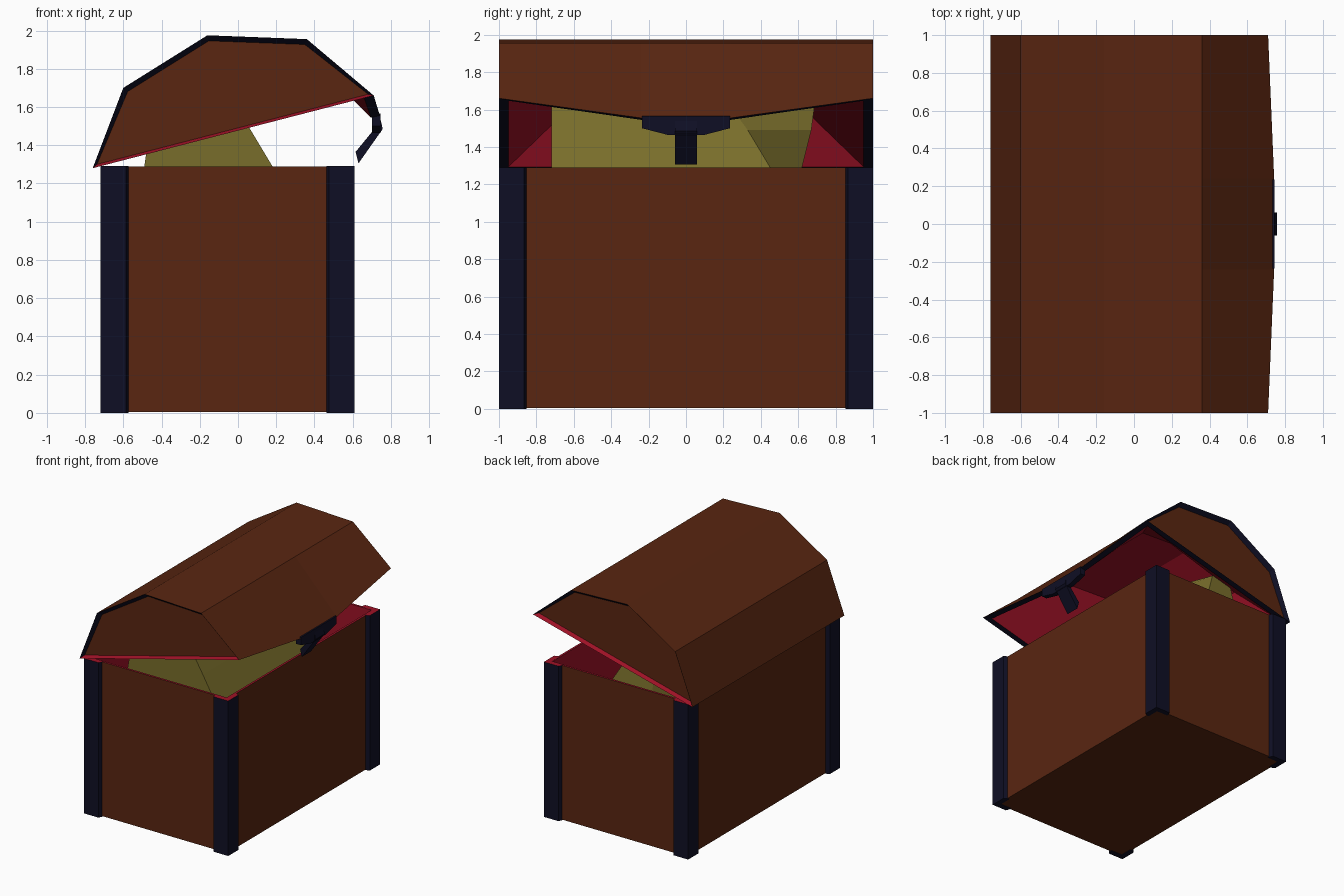
import bpy, bmesh
from mathutils import Vector

if "Cube" in bpy.data.objects:
    bpy.data.objects.remove(bpy.data.objects["Cube"])


def material(name, rgb):
    m = bpy.data.materials.new(name)
    m.diffuse_color = (*rgb, 1)
    m.use_nodes = True
    m.node_tree.nodes["Principled BSDF"].inputs["Base Color"].default_value = m.diffuse_color
    return m


BROWN, NAVY, RED, GOLD = range(4)
MATS = [material("brown wood", (0.10, 0.019, 0.0055)),
        material("dark navy metal", (0.0048, 0.0048, 0.018)),
        material("red lining", (0.35, 0.006, 0.02)),
        material("gold", (0.19, 0.155, 0.024))]


def finish(bm, name):
    me = bpy.data.meshes.new(name)
    bm.to_mesh(me)
    bm.free()
    for m in MATS:
        me.materials.append(m)
    ob = bpy.data.objects.new(name, me)
    bpy.context.collection.objects.link(ob)
    return ob


def loft(rings, mat):
    """Closed solid through matching rings of points."""
    bm = bmesh.new()
    loops = [[bm.verts.new(p) for p in r] for r in rings]
    n = len(loops[0])
    for a, b in zip(loops, loops[1:]):
        for i in range(n):
            j = (i + 1) % n
            bm.faces.new((a[i], a[j], b[j], b[i]))
    bm.faces.new(loops[0])
    bm.faces.new(loops[-1])
    bmesh.ops.recalc_face_normals(bm, faces=bm.faces)
    for f in bm.faces:
        f.material_index = mat
    return bm


X0, X1, H = -0.72, 0.61, 1.29

# Body: box with red rim and hollow red inside
base = [(X0 + .03, -.97), (X1 - .03, -.97), (X1 - .03, .97), (X0 + .03, .97)]
bm = loft([[(x, y, z) for x, y in base] for z in (0.005, H)], BROWN)
top = max(bm.faces, key=lambda f: f.calc_center_median().z)
rim = bmesh.ops.inset_individual(bm, faces=[top], thickness=0.025)["faces"]
walls = bmesh.ops.inset_individual(bm, faces=[top], thickness=0, depth=-1.24)["faces"]
for f in [top] + rim + walls:
    f.material_index = RED
finish(bm, "chest_body")

# L-shaped corner posts with red tops
W = 0.135
ell = [(0, 0), (W, 0), (W + .013, .031), (W + .013, .045), (.045, .045),
       (.045, W + .013), (.031, W + .013), (0, W)]
for sx, cx, side in ((1, X0, "back"), (-1, X1, "front")):
    for sy, end in ((1, "left"), (-1, "right")):
        bm = loft([[(cx + sx * u, sy * (v - 1), z) for u, v in ell]
                   for z in (0, H + .001)], NAVY)
        for f in bm.faces:
            if f.normal.z > 0.9:
                f.material_index = RED
        finish(bm, f"{side}_{end}_post")

# Lid: outer and inner shells across four sections, front edge bowed in the middle
outer = [(-.76, 1.28), (-.60, 1.70), (-.16, 1.975), (.36, 1.955), (.71, 1.66)]
inner = [(-.71, 1.293), (-.56, 1.67), (-.14, 1.925), (.33, 1.905), (.66, 1.647)]
inner_y = [.95, .56, .50, .50, .95]
bow = {"outer": (.742, 1.555), "inner": (.695, 1.545)}
bm = bmesh.new()


def shell(profile, ends, key):
    rows = []
    for s, mid in ((-1, False), (-.24, True), (.24, True), (1, False)):
        pts = profile[:4] + [bow[key] if mid else profile[4]]
        rows.append([bm.verts.new((x, s if mid else s * e, z))
                     for (x, z), e in zip(pts, ends)])
    return rows


def add(verts, mat):
    f = bm.faces.new(verts)
    f.material_index = mat
    return f


O, I = shell(outer, [1] * 5, "outer"), shell(inner, inner_y, "inner")
for rows, mat in ((O, BROWN), (I, RED)):
    for a, b in zip(rows, rows[1:]):
        for k in range(4):
            add((a[k], a[k + 1], b[k + 1], b[k]), mat)
for k in (0, 4):
    for s in range(3):
        add((O[s][k], O[s + 1][k], I[s + 1][k], I[s][k]), NAVY)
caps = []
for s in (0, 3):
    add((O[s][0], O[s][4], I[s][4], I[s][0]), NAVY)
    add(I[s], RED)
    caps.append(add(O[s], BROWN))
bmesh.ops.recalc_face_normals(bm, faces=bm.faces)
# recessed end panels: navy border, red along the bottom
border = bmesh.ops.inset_individual(bm, faces=caps, thickness=.03, depth=-.035)["faces"]
bm.normal_update()
for f in border:
    f.material_index = RED if f.normal.z > 0.1 else NAVY
finish(bm, "lid")

# Clasp: plate under the lid edge and bent tongue
plate = [(-.235, 1.565), (.235, 1.565), (.235, 1.50), (.1, 1.465), (-.1, 1.465), (-.235, 1.50)]
finish(loft([[(x, y, z) for y, z in plate] for x in (.70, .745)], NAVY), "clasp_plate")
tongue = [(.74, 1.56), (.757, 1.485), (.63, 1.305), (.615, 1.365), (.705, 1.475), (.70, 1.56)]
finish(loft([[(x, y, z) for x, z in tongue] for y in (-.06, .06)], NAVY), "clasp_tongue")

# Gold heap: z, back x, front x, cut-corner y, far-end y
levels = [(.06, -.60, .52, .55, .62), (.80, -.58, .46, .55, .60), (1.29, -.49, .18, .45, .62),
          (1.49, -.46, .06, .33, .67), (1.64, -.40, -.05, .22, .69)]
finish(loft([[(a, -.72, z), (b, -.72, z), (b, c, z), ((a + b) / 2, d, z), (a, d, z)]
             for z, a, b, c, d in levels], GOLD), "gold_heap")
